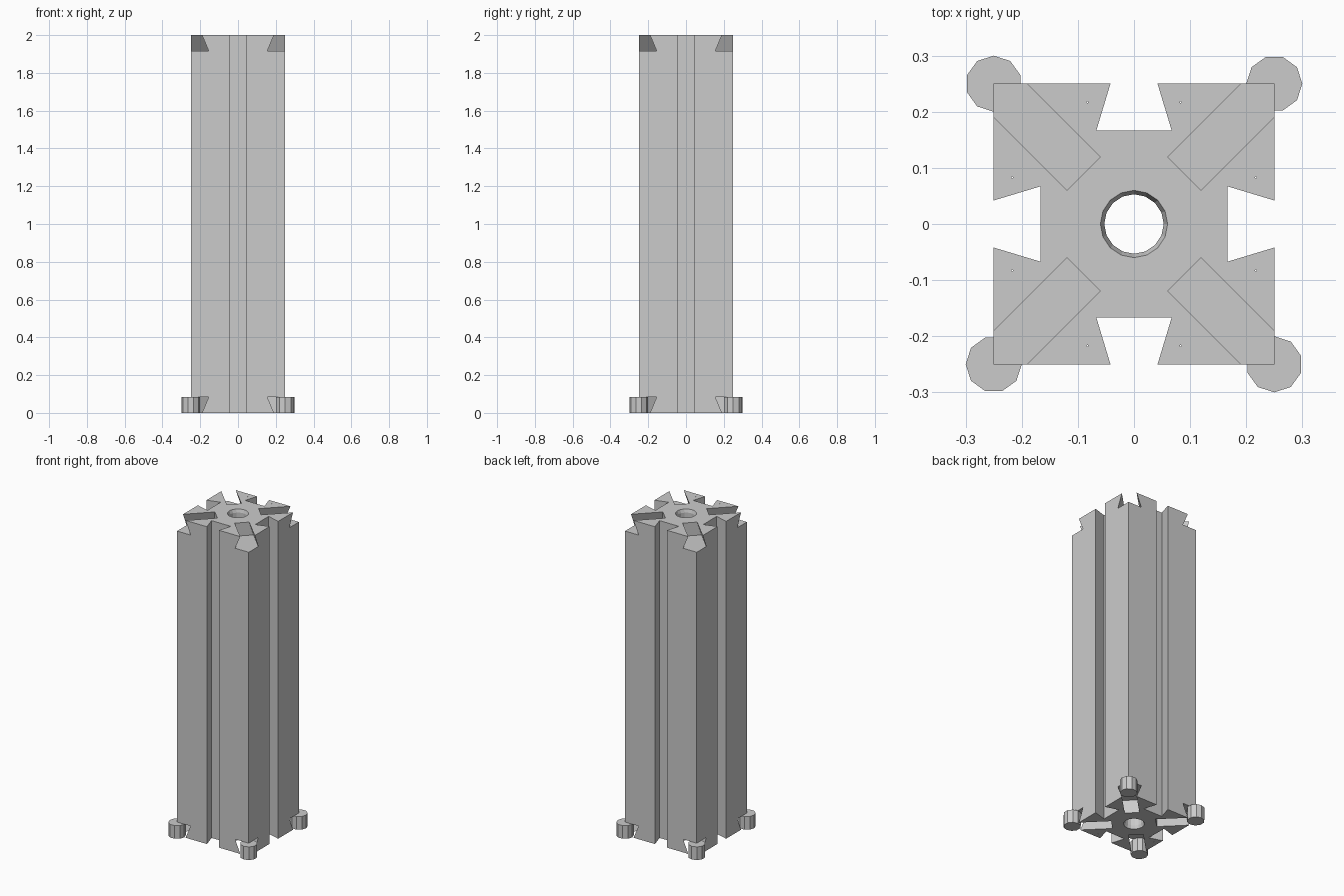
import bpy, bmesh, math
from mathutils import Matrix

default = bpy.data.objects.get("Cube")
if default:
    bpy.data.objects.remove(default, do_unlink=True)

HEIGHT, HALF = 2.0, 0.25          # column
MOUTH, ROOT, DEPTH = 0.042, 0.067, 0.083   # dovetail half widths and depth
SLOT_START = 0.127                # inner end of the corner slots
EAR_R = 0.05

grey = bpy.data.materials.new("light_grey")
grey.use_nodes = True
colour = (0.6, 0.6, 0.6, 1)
grey.diffuse_color = colour
grey.node_tree.nodes["Principled BSDF"].inputs["Base Color"].default_value = colour


def make_object(name, bm):
    bmesh.ops.recalc_face_normals(bm, faces=bm.faces)
    mesh = bpy.data.meshes.new(name)
    bm.to_mesh(mesh)
    bm.free()
    mesh.materials.append(grey)
    obj = bpy.data.objects.new(name, mesh)
    bpy.context.collection.objects.link(obj)
    return obj


def prism(bm, points, offset):
    """Closed solid from a planar outline swept along offset."""
    face = bm.faces.new([bm.verts.new(p) for p in points])
    copy = bmesh.ops.extrude_face_region(bm, geom=[face], use_keep_orig=True)
    verts = [g for g in copy["geom"] if isinstance(g, bmesh.types.BMVert)]
    bmesh.ops.translate(bm, verts=verts, vec=offset)


def lathe(bm, rings, sides):
    """Closed solid from stacked (radius, height) rings."""
    loops = [[bm.verts.new((r * math.cos(a), r * math.sin(a), z))
              for a in (math.tau * i / sides for i in range(sides))] for r, z in rings]
    bm.faces.new(loops[0])
    bm.faces.new(loops[-1])
    for low, high in zip(loops, loops[1:]):
        for i in range(sides):
            j = (i + 1) % sides
            bm.faces.new((low[i], low[j], high[j], high[i]))


def cut(target, bm):
    cutter = make_object("cutter", bm)
    cutter.hide_render = True
    mod = target.modifiers.new("cut", "BOOLEAN")
    mod.operation, mod.solver, mod.object = "DIFFERENCE", "EXACT", cutter
    bpy.context.view_layer.objects.active = target
    bpy.ops.object.modifier_apply(modifier=mod.name)
    bpy.data.objects.remove(cutter, do_unlink=True)


# Square column with a dovetail groove down each side
quarter = [(HALF, -HALF), (HALF, -MOUTH), (HALF - DEPTH, -ROOT),
           (HALF - DEPTH, ROOT), (HALF, MOUTH)]
outline = []
for k in range(4):
    c, s = round(math.cos(k * math.pi / 2)), round(math.sin(k * math.pi / 2))
    outline += [(x * c - y * s, x * s + y * c, 0) for x, y in quarter]
bm = bmesh.new()
prism(bm, outline, (0, 0, HEIGHT))
column = make_object("grooved_column", bm)

# Centre bore, chamfered at both ends
bm = bmesh.new()
lathe(bm, [(0.06, -0.02), (0.06, 0), (0.053, 0.02),
           (0.053, HEIGHT - 0.02), (0.06, HEIGHT), (0.06, HEIGHT + 0.02)], 16)
cut(column, bm)

# Diagonal dovetail slots at the corners of both ends
over = 0.02
narrow = MOUTH - (ROOT - MOUTH) * over / DEPTH
bm = bmesh.new()
for end, inward in ((0, 1), (HEIGHT, -1)):
    outer, inner = end - inward * over, end + inward * DEPTH
    for k in range(4):
        before = set(bm.verts)
        prism(bm, [(SLOT_START, -narrow, outer), (SLOT_START, narrow, outer),
                   (SLOT_START, ROOT, inner), (SLOT_START, -ROOT, inner)], (0.4, 0, 0))
        bmesh.ops.rotate(bm, verts=[v for v in bm.verts if v not in before],
                         matrix=Matrix.Rotation(math.pi / 4 + k * math.pi / 2, 3, "Z"))
cut(column, bm)

# Pin holes running the full height beside each groove
bm = bmesh.new()
for sx in (-1, 1):
    for sy in (-1, 1):
        for x, y in ((0.083, 0.217), (0.217, 0.083)):
            bmesh.ops.create_cone(
                bm, cap_ends=True, segments=6, radius1=0.0015, radius2=0.0015,
                depth=HEIGHT + 0.1,
                matrix=Matrix.Translation((sx * x, sy * y, HEIGHT / 2)))
cut(column, bm)

# Ten-sided foot discs under the four corners
names = ["back_left", "back_right", "front_right", "front_left"]
for k, name in enumerate(names):
    bm = bmesh.new()
    lathe(bm, [(EAR_R, 0), (EAR_R, DEPTH)], 10)
    bmesh.ops.translate(bm, verts=bm.verts, vec=(HALF, HALF, 0))
    bmesh.ops.rotate(bm, verts=bm.verts,
                     matrix=Matrix.Rotation(k * math.pi / 2, 3, "Z"))
    make_object("foot_disc_" + name, bm)
